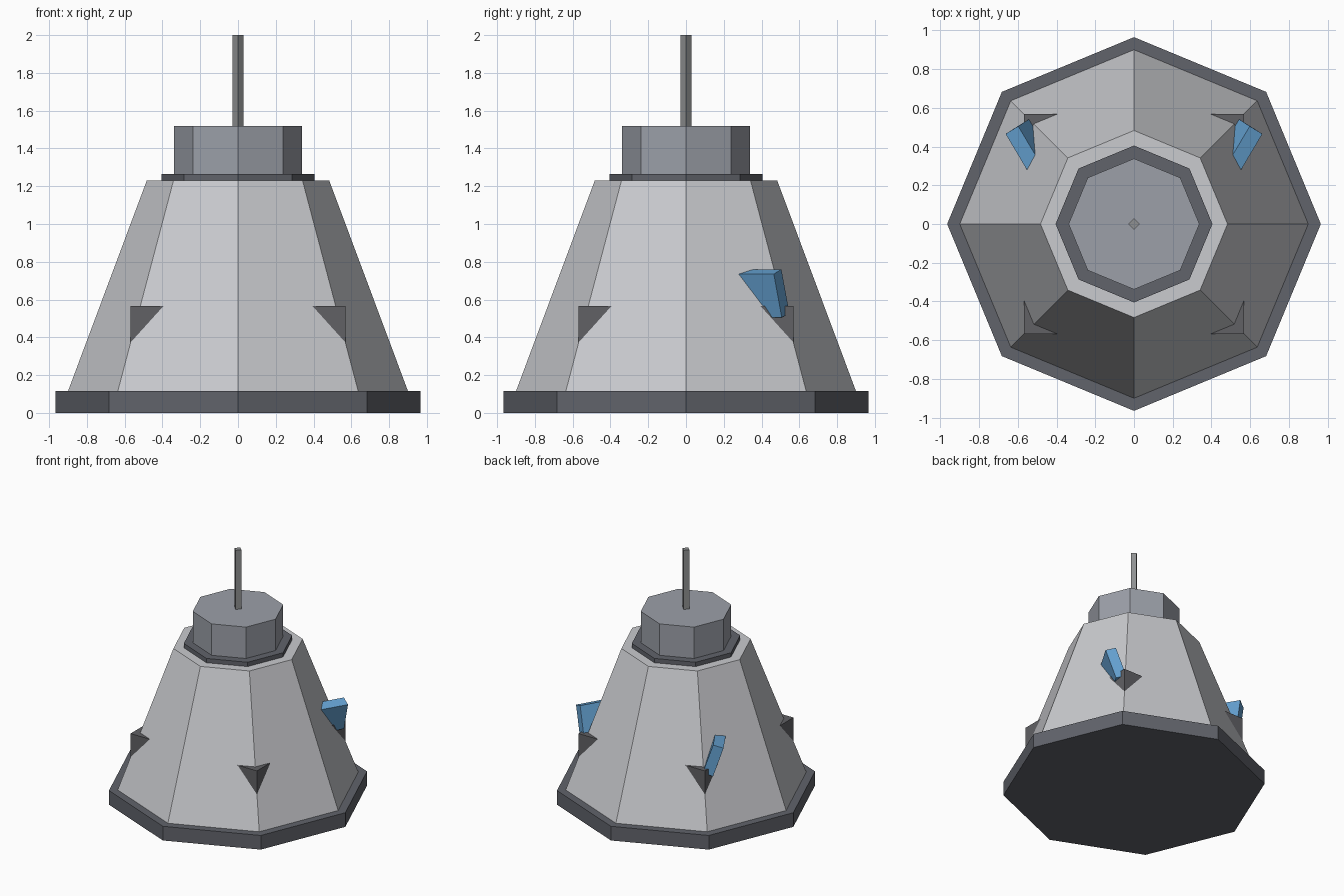
import bpy, bmesh, math
from mathutils import Vector

if "Cube" in bpy.data.objects:
    bpy.data.objects.remove(bpy.data.objects["Cube"])


def material(name, srgb):
    m = bpy.data.materials.new(name)
    m.diffuse_color = [((c + 0.055) / 1.055) ** 2.4 for c in srgb] + [1.0]
    m.use_nodes = True
    m.node_tree.nodes["Principled BSDF"].inputs["Base Color"].default_value = m.diffuse_color
    return m


LIGHT = material("light grey", (0.79, 0.795, 0.81))
DARK = material("dark grey", (0.38, 0.39, 0.42))
BRACKET = material("bracket grey", (0.38, 0.38, 0.395))
CAP = material("cap grey", (0.61, 0.625, 0.66))
ROD = material("rod grey", (0.56, 0.565, 0.57))
BLUE = material("blue", (0.40, 0.64, 0.83))


def finish(name, bm, mat):
    bmesh.ops.recalc_face_normals(bm, faces=bm.faces)
    mesh = bpy.data.meshes.new(name)
    bm.to_mesh(mesh)
    bm.free()
    mesh.materials.append(mat)
    obj = bpy.data.objects.new(name, mesh)
    bpy.context.collection.objects.link(obj)
    return obj


def frustum(name, sides, r0, r1, z0, z1, mat):
    """Upright prism or tapered prism with a corner on each axis."""
    bm = bmesh.new()
    rings = []
    for r, z in ((r0, z0), (r1, z1)):
        angles = [2 * math.pi * i / sides for i in range(sides)]
        rings.append([bm.verts.new((r * math.cos(a), r * math.sin(a), z)) for a in angles])
    for i in range(sides):
        j = (i + 1) % sides
        bm.faces.new((rings[0][i], rings[0][j], rings[1][j], rings[1][i]))
    bm.faces.new(rings[0])
    bm.faces.new(rings[1])
    return finish(name, bm, mat)


def hull(name, points, mat):
    """Convex solid around a few points, with flat faces merged."""
    bm = bmesh.new()
    for p in points:
        bm.verts.new(p)
    bmesh.ops.convex_hull(bm, input=bm.verts)
    bmesh.ops.dissolve_limit(bm, angle_limit=0.02, verts=bm.verts, edges=bm.edges)
    return finish(name, bm, mat)


# Stacked octagonal body
frustum("base_plate", 8, 0.965, 0.965, 0.0, 0.115, DARK)
frustum("body", 8, 0.90, 0.483, 0.115, 1.23, LIGHT)
frustum("collar", 8, 0.405, 0.405, 1.23, 1.265, DARK)
frustum("cap", 8, 0.338, 0.338, 1.265, 1.52, CAP)
frustum("antenna", 4, 0.03, 0.03, 1.52, 2.0, ROD)

# Corner brackets: box corners that break through the sloping body
c, top, low = 0.568, 0.565, 0.37
for sx, xname in ((-1, "left"), (1, "right")):
    for sy, yname in ((-1, "front"), (1, "back")):
        pts = [(sx * x, sy * y, z) for z, d in ((top, 0.19), (low, 0.02))
               for x, y in ((c, c), (c - d, c), (c, c - d))]
        hull(f"bracket_{yname}_{xname}", pts, BRACKET)

# Tilted blue blocks on the back corners, partly sunk into the body
corner = Vector((0.663, 0.465, 0.735))
width = Vector((-0.065, 0.04, 0.025))
length = Vector((0.511, 0.860, 0.0)) * -0.30
drop = Vector((-0.065, 0.042, -0.23))
for sx, xname in ((-1, "left"), (1, "right")):
    pts = []
    for i in range(8):
        p = corner + width * (i & 1) + length * (i >> 1 & 1) + drop * (i >> 2 & 1)
        pts.append((sx * p.x, p.y, p.z))
    hull(f"blue_block_{xname}", pts, BLUE)
